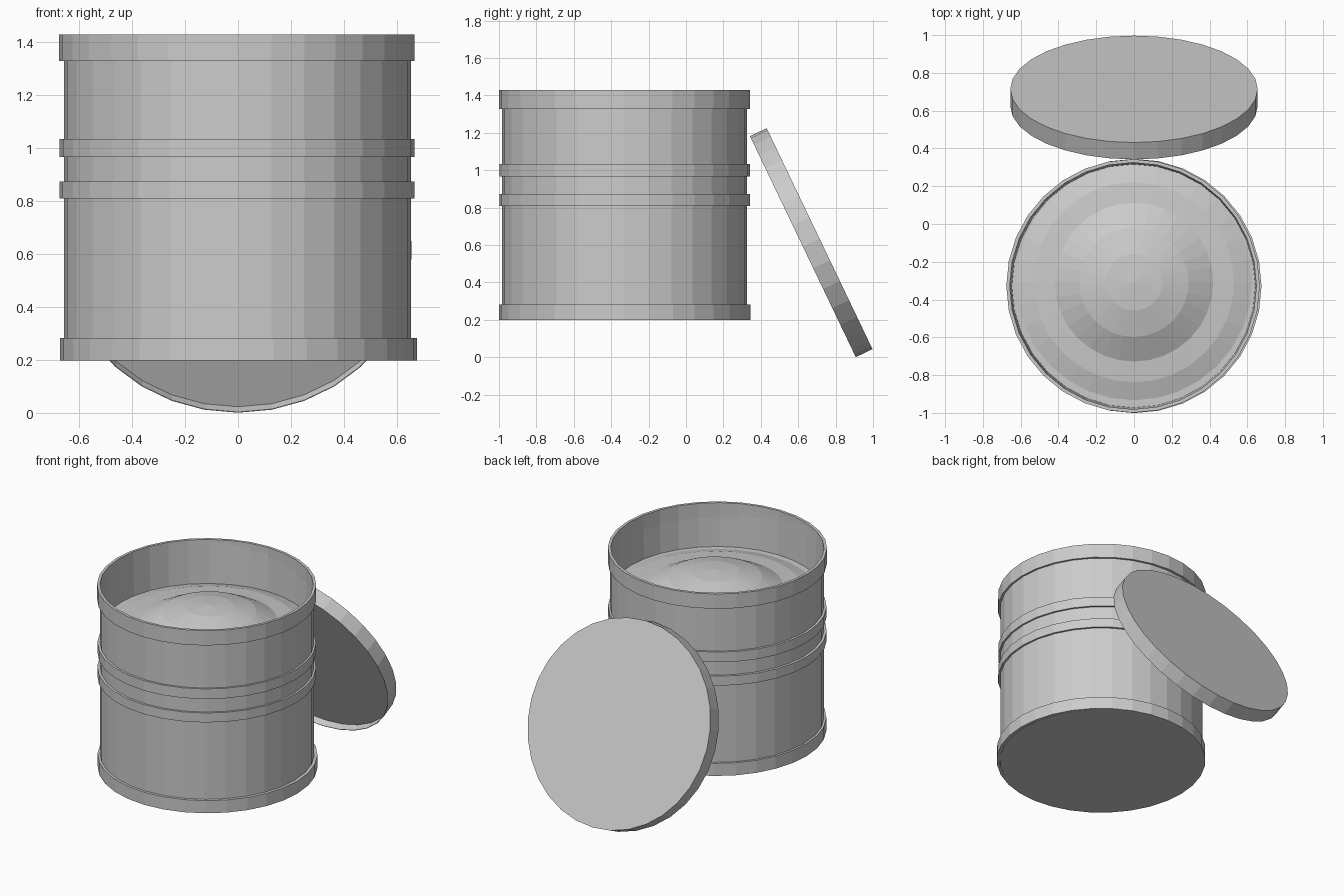
import bpy, bmesh, math

if "Cube" in bpy.data.objects:
    bpy.data.objects.remove(bpy.data.objects["Cube"])

SIDES = 32
CY = -0.328  # y of the jar axis

grey = bpy.data.materials.new("plain_grey")
grey.diffuse_color = (0.6, 0.6, 0.6, 1)
grey.use_nodes = True
grey.node_tree.nodes["Principled BSDF"].inputs["Base Color"].default_value = grey.diffuse_color


def lathe(name, profile, loc, closed=False, rot_x=0.0):
    """Spin an (r, z) profile around z into a flat-faceted object."""
    bm = bmesh.new()
    rings = []
    for r, z in profile:
        if r == 0:
            rings.append([bm.verts.new((0, 0, z))] * SIDES)
        else:
            rings.append([bm.verts.new((r * math.cos(2 * math.pi * i / SIDES),
                                        r * math.sin(2 * math.pi * i / SIDES), z))
                          for i in range(SIDES)])
    pairs = list(zip(rings, rings[1:]))
    if closed:
        pairs.append((rings[-1], rings[0]))
    for a, b in pairs:
        for i in range(SIDES):
            j = (i + 1) % SIDES
            corners = list(dict.fromkeys((a[i], a[j], b[j], b[i])))
            bm.faces.new(corners)
    me = bpy.data.meshes.new(name)
    bm.to_mesh(me)
    bm.free()
    me.materials.append(grey)
    ob = bpy.data.objects.new(name, me)
    ob.location = loc
    ob.rotation_euler.x = rot_x
    bpy.context.collection.objects.link(ob)
    return ob


# Jar body with a thin wall, slightly narrower inside towards the contents
lathe("jar_body", [(0, 0.198), (0.655, 0.198), (0.655, 1.427), (0.643, 1.1)],
      (-0.002, CY, 0))

# Raised bands: name, x shift, outer radius, bottom, top
for name, dx, r, z0, z1 in (("bottom_band", 0.002, 0.673, 0.198, 0.283),
                            ("lower_band", -0.004, 0.67, 0.808, 0.872),
                            ("upper_band", -0.004, 0.669, 0.966, 1.034),
                            ("rim_band", -0.005, 0.671, 1.328, 1.428)):
    lathe(name, [(0.653, z0), (r, z0), (r, z1), (0.653, z1)], (dx, CY, 0), closed=True)

# Heaped contents, slightly off centre, over a flat fill surface
lathe("fill_surface", [(0.645, 1.135), (0, 1.135)], (-0.002, CY, 0))
lathe("heaped_contents", [(0.625, 1.136), (0.53, 1.165), (0.42, 1.175), (0.29, 1.24),
                          (0.15, 1.275), (0, 1.287)], (0, -0.308, 0))

# Hollow lid leaning against the back of the jar, open side facing it
tilt = -math.atan2(0.902, 0.432)
lathe("lid", [(0, -0.004), (0.652, -0.004), (0.652, -0.05), (0.655, -0.05),
              (0.655, 0.049), (0, 0.049)],
      (0, 0.67, 0.613), rot_x=tilt)
